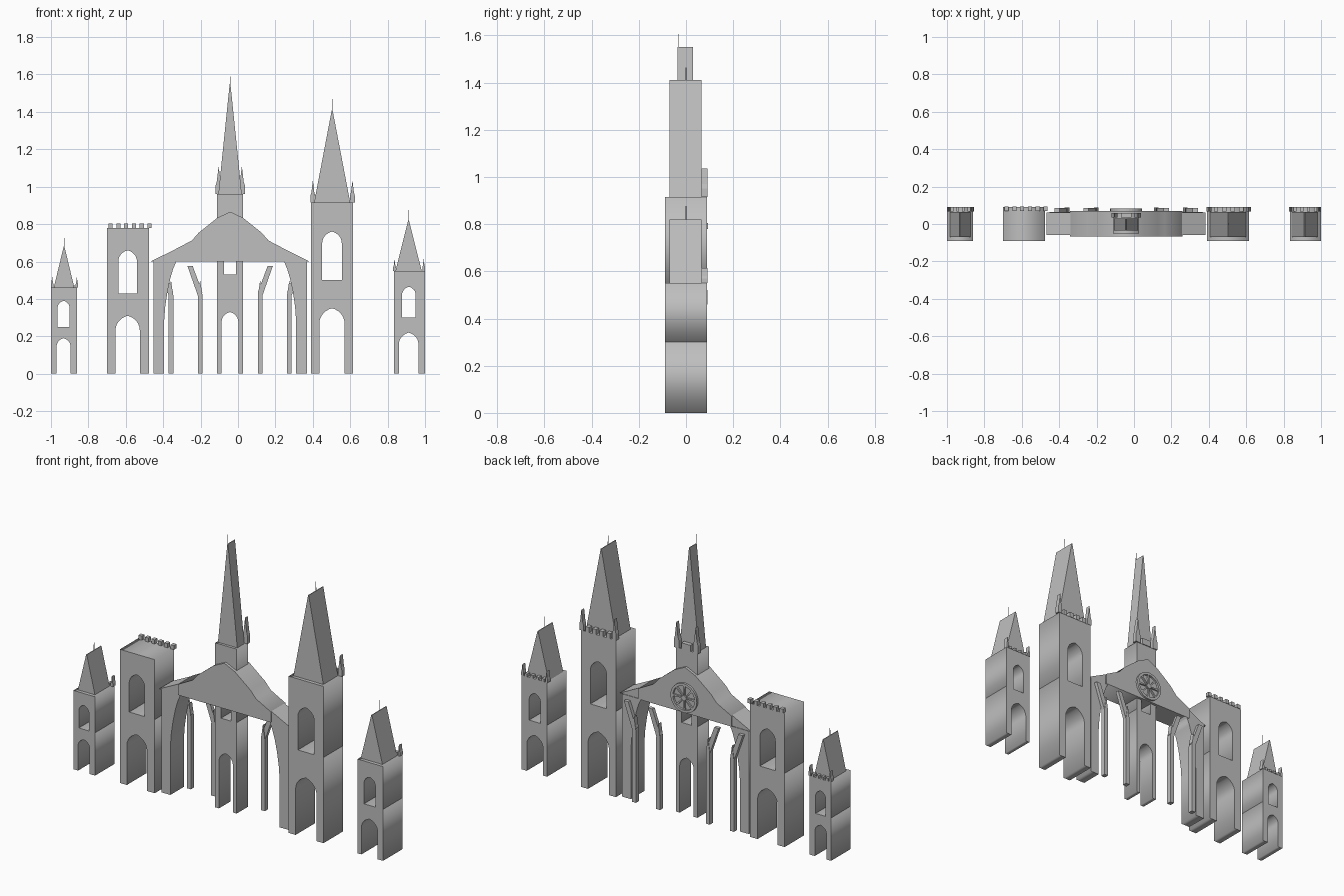
import bpy, bmesh, math

if "Cube" in bpy.data.objects:
    bpy.data.objects.remove(bpy.data.objects["Cube"])

stone = bpy.data.materials.new("grey_stone")
stone.diffuse_color = (0.52, 0.52, 0.52, 1)
stone.use_nodes = True
stone.node_tree.nodes["Principled BSDF"].inputs["Base Color"].default_value = stone.diffuse_color
CX = -0.042  # symmetry axis of the nave


def finish(name, bm):
    bmesh.ops.recalc_face_normals(bm, faces=bm.faces)
    me = bpy.data.meshes.new(name)
    bm.to_mesh(me)
    bm.free()
    me.materials.append(stone)
    ob = bpy.data.objects.new(name, me)
    bpy.context.collection.objects.link(ob)
    return ob


def prism(name, pts, y0, y1, smooth=False):
    """Extrude an x-z outline from y0 to y1; smooth walls, flat caps."""
    bm = bmesh.new()
    a = [bm.verts.new((x, y0, z)) for x, z in pts]
    b = [bm.verts.new((x, y1, z)) for x, z in pts]
    bm.faces.new(a)
    bm.faces.new(b[::-1])
    n = len(pts)
    for i in range(n):
        j = (i + 1) % n
        f = bm.faces.new((a[i], b[i], b[j], a[j]))
        f.smooth = smooth
    return finish(name, bm)


def box(name, x0, x1, y0, y1, z0, z1):
    return prism(name, [(x0, z0), (x1, z0), (x1, z1), (x0, z1)], y0, y1)


def arch_block(name, x0, x1, z0, z1, a0, a1, top, y0, y1):
    """Wall block with a pointed arch opening at its foot."""
    c, h = (a0 + a1) / 2, (a1 - a0) / 2
    rise = h * 1.2
    spring = top - rise
    arc = []
    for i in range(7):
        t = i / 6 * math.radians(75)
        arc.append((h * (math.cos(t) - math.cos(math.radians(75)))
                    / (1 - math.cos(math.radians(75))),
                    spring + rise * math.sin(t) / math.sin(math.radians(75))))
    pts = [(x0, z0), (a0, z0)]
    pts += [(c - d, z) for d, z in arc]
    pts += [(c + d, z) for d, z in arc[-2::-1]]
    pts += [(a1, z0), (x1, z0), (x1, z1), (x0, z1)]
    return prism(name, pts, y0, y1, True)


def needle(name, x, y, z0, z1):
    bm = bmesh.new()
    bmesh.ops.create_cone(bm, cap_ends=True, segments=6, radius1=0.002,
                          radius2=0.001, depth=z1 - z0)
    bmesh.ops.translate(bm, verts=bm.verts, vec=(x, y, (z0 + z1) / 2))
    finish(name, bm)


def merlons(name, x0, x1, z, w, h, count, y0, y1):
    for i in range(count):
        x = x0 + w / 2 + (x1 - x0 - w) * i / (count - 1)
        box(name + "_merlon", x - w / 2, x + w / 2, y0, y1, z, z + h)


def tower(name, x0, x1, split, top, door, door_top, win, win_top, y0, y1):
    arch_block(name + "_lower_stage", x0, x1, 0, split, *door, door_top, y0, y1)
    arch_block(name + "_upper_stage", x0, x1, split, top, *win, win_top, y0, y1)


def steeple(name, x0, x1, z, s0, s1, apex, tip, y0, y1, pin, my0, my1, ny=0.0):
    """Spire, needle, corner pinnacles and rear battlement."""
    c = (s0 + s1) / 2
    prism(name + "_spire", [(s0, z), (s1, z), (c + 0.002, apex), (c - 0.002, apex)], y0, y1)
    needle(name + "_needle", c, ny, apex - 0.01, tip)
    w = pin * 0.11
    for px in (x0 + w, x1 - w):
        prism(name + "_pinnacle",
              [(px - w, z), (px + w, z), (px + w, z + pin * 0.3),
               (px + w * 0.6, z + pin * 0.45), (px, z + pin),
               (px - w * 0.6, z + pin * 0.45), (px - w, z + pin * 0.3)], my0, my1)
    merlons(name, x0 + 3 * w, x1 - 3 * w, z, (x1 - x0) * 0.1, pin * 0.25, 4, my0, my1)


# Side towers
tower("far_left_tower", -1.0, -0.86, 0.25, 0.46, (-0.97, -0.895), 0.19,
      (-0.965, -0.9), 0.39, -0.09, 0.09)
steeple("far_left", -1.0, -0.855, 0.46, -0.985, -0.875, 0.68, 0.74,
        -0.07, 0.065, 0.06, 0.066, 0.092)
tower("far_right_tower", 0.835, 1.0, 0.3, 0.55, (0.86, 0.965), 0.22,
      (0.877, 0.95), 0.465, -0.09, 0.09)
steeple("far_right", 0.83, 1.0, 0.55, 0.842, 0.982, 0.82, 0.88,
        -0.07, 0.065, 0.065, 0.066, 0.092)
tower("right_tower", 0.39, 0.615, 0.5, 0.915, (0.435, 0.57), 0.35,
      (0.45, 0.555), 0.76, -0.09, 0.09)
steeple("right", 0.387, 0.625, 0.915, 0.407, 0.6, 1.41, 1.468,
        -0.07, 0.065, 0.12, 0.066, 0.092)
tower("left_tower", -0.7, -0.475, 0.43, 0.78, (-0.655, -0.525), 0.31,
      (-0.64, -0.54), 0.66, -0.09, 0.09)
merlons("left_tower", -0.692, -0.462, 0.78, 0.022, 0.024, 6, 0.07, 0.094)

# Central tower behind the gable
tower("central_tower", -0.112, 0.026, 0.53, 0.96, (-0.088, 0.002), 0.33,
      (-0.075, -0.01), 0.7, -0.05, 0.055)
steeple("central", -0.12, 0.037, 0.96, -0.105, 0.02, 1.55, 1.605,
        -0.035, 0.03, 0.15, 0.036, 0.06, -0.033)


def mirrored(half):
    """Close a right-hand outline, listed as offsets from the axis."""
    return [(CX + d, z) for d, z in half] + [(CX - d, z) for d, z in half[::-1] if d > 0]


# Gable with thinner sloping wings
prism("gable", mirrored([(0.30, 0.6), (0.30, 0.662), (0.205, 0.712), (0.168, 0.754),
                         (0.068, 0.834), (0.0, 0.866)]), -0.066, 0.07, True)
for s in (1, -1):
    prism("gable_wing", [(CX + s * d, z) for d, z in
                         [(0.29, 0.6), (0.425, 0.6), (0.29, 0.667)]], -0.06, 0.062)
    # Arched end piers
    prism("arch_pier", [(CX + s * d, z) for d, z in
                        [(0.41, 0), (0.41, 0.6), (0.288, 0.6), (0.305, 0.56), (0.32, 0.51),
                         (0.335, 0.44), (0.347, 0.36), (0.353, 0.28), (0.353, 0)]],
          -0.06, 0.065, True)
    # Slender buttresses with pinnacles and flying struts at the rear
    for o in (0.148, 0.304):
        prism("buttress", [(CX + s * (o + d), z) for d, z in
                           [(0, 0), (0.025, 0), (0.025, 0.42), (0.02, 0.45), (0.0125, 0.5),
                            (0.005, 0.45), (0, 0.42)]], 0.06, 0.088)
        prism("flying_strut", [(CX + s * (o + d), z) for d, z in
                               [(0.0, 0.435), (0.022, 0.41), (0.08, 0.575), (0.052, 0.575)]],
              0.064, 0.085)

# Rose window on the rear of the gable
RZ = 0.69
bm = bmesh.new()
rings = []
for r, y in ((0.085, 0.069), (0.085, 0.082), (0.07, 0.082), (0.07, 0.069)):
    rings.append([bm.verts.new((CX + r * math.cos(i * math.tau / 32), y,
                                RZ + r * math.sin(i * math.tau / 32))) for i in range(32)])
for k in range(4):
    p, q = rings[k], rings[(k + 1) % 4]
    for i in range(32):
        bm.faces.new((p[i], p[(i + 1) % 32], q[(i + 1) % 32], q[i]))
finish("rose_ring", bm)
for k in range(8):
    a = k * math.tau / 8
    ca, sa = math.cos(a), math.sin(a)
    prism("rose_spoke", [(CX + u * ca - v * sa, RZ + u * sa + v * ca) for u, v in
                         [(0.012, -0.003), (0.073, -0.006), (0.073, 0.006), (0.012, 0.003)]],
          0.069, 0.079)
prism("rose_hub", [(CX + 0.015 * math.cos(i * math.tau / 16),
                    RZ + 0.015 * math.sin(i * math.tau / 16)) for i in range(16)], 0.069, 0.081)
